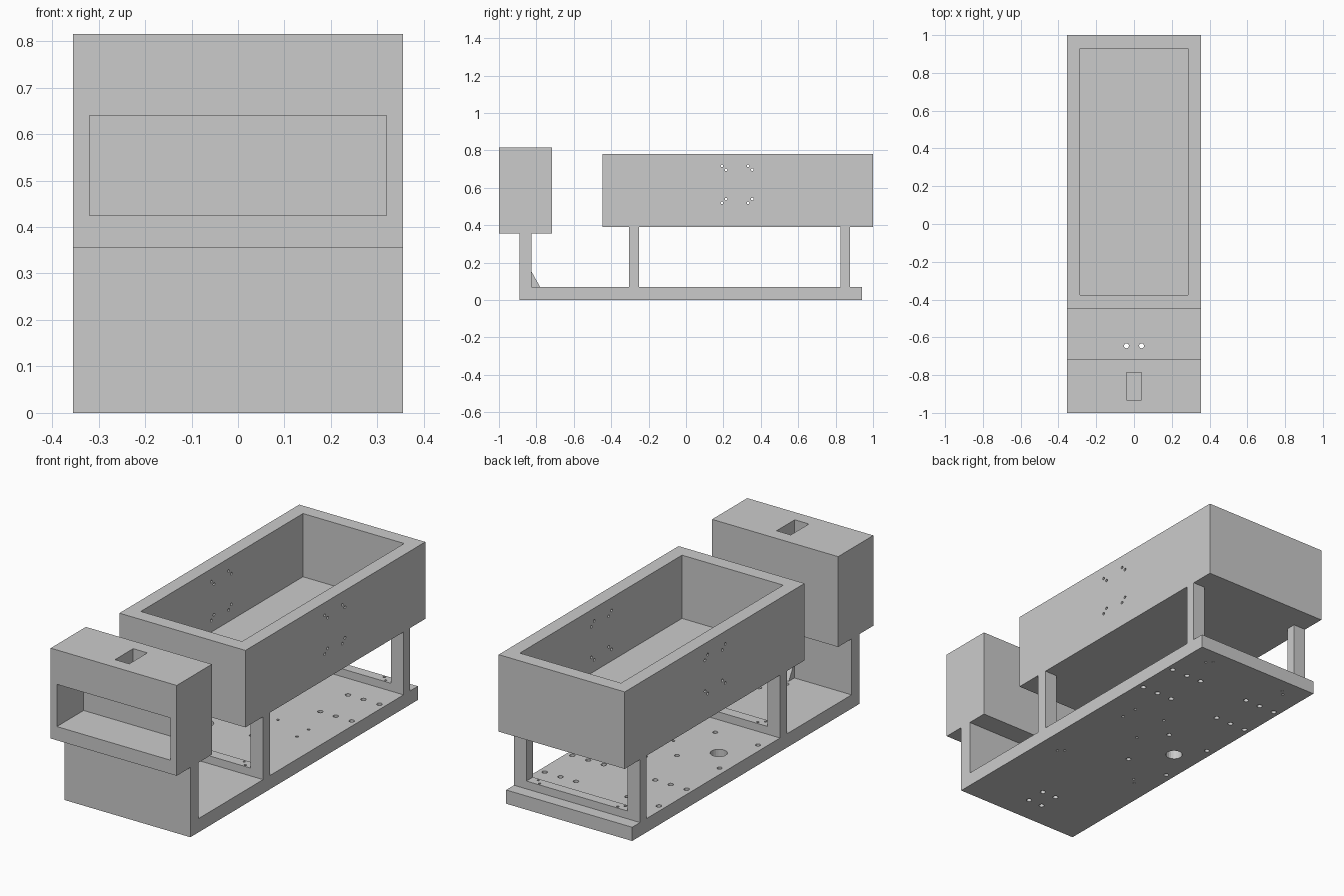
import bpy, bmesh
from math import pi
from mathutils import Matrix, Vector

if "Cube" in bpy.data.objects:
    bpy.data.objects.remove(bpy.data.objects["Cube"])

W = 0.355  # half width of the whole body


def finish(name, bm):
    bmesh.ops.recalc_face_normals(bm, faces=bm.faces)
    me = bpy.data.meshes.new(name)
    bm.to_mesh(me)
    bm.free()
    ob = bpy.data.objects.new(name, me)
    bpy.context.collection.objects.link(ob)
    return ob


def box(name, lo, hi):
    bm = bmesh.new()
    lo, hi = Vector(lo), Vector(hi)
    size = Matrix.Diagonal((hi - lo).to_4d())
    bmesh.ops.create_cube(bm, size=1, matrix=Matrix.Translation((lo + hi) / 2) @ size)
    return finish(name, bm)


def extrude(name, points, depth):
    """Extrude a closed 3D outline along the depth vector."""
    bm = bmesh.new()
    face = bm.faces.new([bm.verts.new(p) for p in points])
    out = bmesh.ops.extrude_face_region(bm, geom=[face])
    moved = [v for v in out["geom"] if isinstance(v, bmesh.types.BMVert)]
    bmesh.ops.translate(bm, verts=moved, vec=depth)
    return finish(name, bm)


def drills(name, holes, rotation=Matrix()):
    """One cutter made of separate cylinders: (centre, radius)."""
    bm = bmesh.new()
    for centre, radius in holes:
        bmesh.ops.create_cone(bm, cap_ends=True, segments=20, radius1=radius, radius2=radius,
                              depth=1, matrix=Matrix.Translation(centre) @ rotation)
    return finish(name, bm)


def cut(ob, cutter, keep=False):
    mod = ob.modifiers.new("cut", "BOOLEAN")
    mod.operation, mod.solver, mod.object = "DIFFERENCE", "EXACT", cutter
    bpy.context.view_layer.objects.active = ob
    bpy.ops.object.modifier_apply(modifier=mod.name)
    if not keep:
        bpy.data.objects.remove(cutter)


# Base plate with the upright front wall, one L profile
base = extrude("base_and_front_wall",
               [(-W, y, z) for y, z in [(-0.89, 0), (0.94, 0), (0.94, 0.07), (-0.825, 0.07),
                                        (-0.825, 0.355), (-0.89, 0.355)]], (2 * W, 0, 0))

# Holes through the base
holes = [((s * 0.04, y, 0), 0.013) for s in (-1, 1) for y in (-0.645, -0.75)]
holes += [((s * x, y, 0), 0.013) for s in (-1, 1) for x in (0.145, 0.232, 0.322) for y in (0.455, 0.678)]
holes += [((x, y, 0), 0.012) for x in (-0.315, -0.074) for y in (-0.13, 0.179)]
holes += [((x, y, 0), 0.007) for x, y in [(0.213, 0.264), (0.213, 0.171), (0.036, 0.269), (0.03, 0.058)]]
holes.append(((-0.217, 0.046, 0), 0.04))
# Screw pairs under the two support frames
holes += [((s * x, y + dy, 0), 0.006) for s in (-1, 1) for y in (-0.29, 0.838)
          for x, dy in ((0.245, 0), (0.22, 0.025))]
base_drill = drills("base_drill", holes)
cut(base, base_drill, keep=True)

# U-shaped support frames
for name, y0, y1 in (("front_support_frame", -0.305, -0.25), ("rear_support_frame", 0.825, 0.877)):
    outline = [(-W, 0.39), (-W, 0.07), (W, 0.07), (W, 0.39),
               (W - 0.07, 0.39), (W - 0.07, 0.11), (-W + 0.07, 0.11), (-W + 0.07, 0.39)]
    frame = extrude(name, [(x, y0, z) for x, z in outline], (0, y1 - y0, 0))
    cut(frame, base_drill, keep=True)
bpy.data.objects.remove(base_drill)

# Small gusset behind the front wall
extrude("wall_gusset", [(-0.033, -0.825, 0.07), (-0.033, -0.78, 0.07), (-0.033, -0.825, 0.15)],
        (0.066, 0, 0))

# Front box: open window in front, slot in the top
front_box = box("front_box", (-W, -1, 0.355), (W, -0.717, 0.815))
cut(front_box, box("window_cutter", (-0.32, -1.1, 0.425), (0.32, -0.785, 0.64)))
cut(front_box, box("slot_cutter", (-0.04, -0.932, 0.6), (0.04, -0.786, 0.9)))

# Open tray with bolt holes in both long sides
tray = box("tray", (-W, -0.447, 0.39), (W, 1, 0.782))
cut(tray, box("tray_cutter", (-0.285, -0.375, 0.46), (0.285, 0.93, 0.9)))
bolts = [((0, y + dy, z), 0.007) for y in (0.192, 0.332)
         for dy, z in ((0, 0.717), (0.022, 0.696), (0.022, 0.54), (0, 0.519))]
cut(tray, drills("bolt_drill", bolts, Matrix.Rotation(pi / 2, 4, "Y")))
